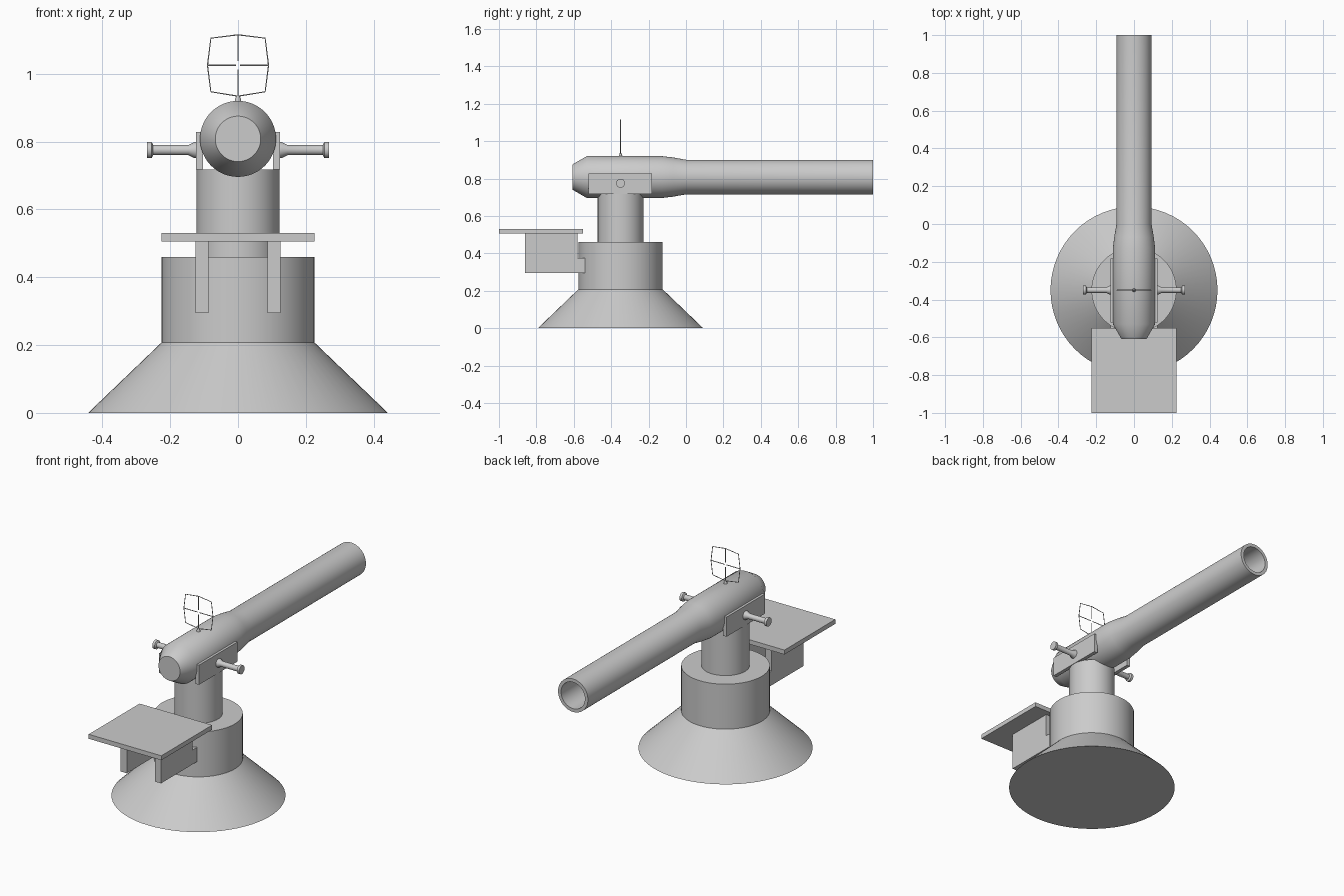
import bpy, bmesh, math
from mathutils import Matrix, Vector

if "Cube" in bpy.data.objects:
    bpy.data.objects.remove(bpy.data.objects["Cube"])

PIVOT_Y = -0.35


def finish(name, bm, smooth=True):
    bmesh.ops.recalc_face_normals(bm, faces=bm.faces)
    me = bpy.data.meshes.new(name)
    bm.to_mesh(me)
    bm.free()
    ob = bpy.data.objects.new(name, me)
    bpy.context.collection.objects.link(ob)
    if smooth:
        bpy.ops.object.select_all(action='DESELECT')
        ob.select_set(True)
        bpy.context.view_layer.objects.active = ob
        bpy.ops.object.shade_smooth_by_angle(angle=math.radians(30))
    return ob


def lathe(name, profile, axis='Z', origin=(0, 0, 0), sides=64):
    """Revolve (radius, distance) points around an axis; both ends capped."""
    bm = bmesh.new()
    rings = []
    for r, d in profile:
        rings.append([bm.verts.new((r * math.cos(2 * math.pi * i / sides),
                                    r * math.sin(2 * math.pi * i / sides), d))
                      for i in range(sides)])
    for a, b in zip(rings, rings[1:]):
        for i in range(sides):
            j = (i + 1) % sides
            bm.faces.new((a[i], a[j], b[j], b[i]))
    bm.faces.new(rings[0])
    bm.faces.new(rings[-1])
    direction = {'X': (1, 0, 0), '-X': (-1, 0, 0), 'Y': (0, 1, 0), 'Z': (0, 0, 1)}[axis]
    rot = Vector((0, 0, 1)).rotation_difference(Vector(direction)).to_matrix().to_4x4()
    bm.transform(Matrix.Translation(origin) @ rot)
    return finish(name, bm)


def plate(name, outline, x0, x1):
    """Extrude a (y, z) outline from x0 to x1."""
    bm = bmesh.new()
    face = bm.faces.new([bm.verts.new((x0, y, z)) for y, z in outline])
    ext = bmesh.ops.extrude_face_region(bm, geom=[face])
    verts = [g for g in ext['geom'] if isinstance(g, bmesh.types.BMVert)]
    bmesh.ops.translate(bm, verts=verts, vec=(x1 - x0, 0, 0))
    return finish(name, bm, smooth=False)


def rect(y0, y1, z0, z1):
    return [(y0, z0), (y1, z0), (y1, z1), (y0, z1)]


def wire(name, points, radius, cyclic=False):
    """Thin bar following (x, z) points in the sight plane."""
    cu = bpy.data.curves.new(name, 'CURVE')
    cu.dimensions = '3D'
    cu.bevel_depth = radius
    cu.bevel_resolution = 1
    cu.use_fill_caps = True
    sp = cu.splines.new('POLY')
    sp.points.add(len(points) - 1)
    for p, (x, z) in zip(sp.points, points):
        p.co = (x, PIVOT_Y, z, 1)
    sp.use_cyclic_u = cyclic
    ob = bpy.data.objects.new(name, cu)
    bpy.context.collection.objects.link(ob)


# Pedestal: conical foot, drum and column
lathe("base", [(0.442, 0), (0.225, 0.208), (0.225, 0.46)], origin=(0, PIVOT_Y, 0))
lathe("column", [(0.122, 0.455), (0.122, 0.718)], origin=(0, PIVOT_Y, 0))

# Barrel with tapered breech and open bore
lathe("barrel", [(0.067, -0.608), (0.112, -0.53), (0.112, -0.13), (0.105, -0.07),
                 (0.0925, 0.0), (0.0925, 1.0), (0.074, 1.0), (0.074, 0.0)],
      axis='Y', origin=(0, 0, 0.808))

# Cradle cheeks, handles and seat brackets on both sides
bracket = [(-0.86, 0.295), (-0.54, 0.295), (-0.54, 0.375),
           (-0.58, 0.375), (-0.58, 0.506), (-0.86, 0.506)]
for side, s in (("right", 1), ("left", -1)):
    plate(side + "_cradle_cheek", rect(-0.522, -0.182, 0.718, 0.828), s * 0.103, s * 0.124)
    lathe(side + "_handle",
          [(0.024, 0.12), (0.024, 0.128), (0.015, 0.146), (0.015, 0.25),
           (0.024, 0.255), (0.024, 0.269)],
          axis='X' if s > 0 else '-X', origin=(0, PIVOT_Y, 0.775), sides=24)
    plate(side + "_seat_bracket", bracket, s * 0.087, s * 0.125)

# Seat
plate("seat", rect(-1.0, -0.55, 0.505, 0.53), -0.225, 0.225)

# Ring sight: faceted frame, split cross-hairs and short foot
frame = [(-0.08, 1.105), (0, 1.115), (0.08, 1.105), (0.09, 1.025),
         (0.08, 0.947), (0, 0.934), (-0.08, 0.947), (-0.09, 1.025)]
wire("sight_frame", frame, 0.002, cyclic=True)
for i, (a, b) in enumerate([((0, 1.115), (0, 1.038)), ((0, 0.934), (0, 1.012)),
                            ((-0.09, 1.025), (-0.006, 1.025)),
                            ((0.09, 1.025), (0.006, 1.025))]):
    wire(f"sight_hair_{i + 1}", [a, b], 0.002)
lathe("sight_foot", [(0.01, 0.912), (0.009, 0.925), (0.004, 0.936)],
      origin=(0, PIVOT_Y, 0), sides=12)
